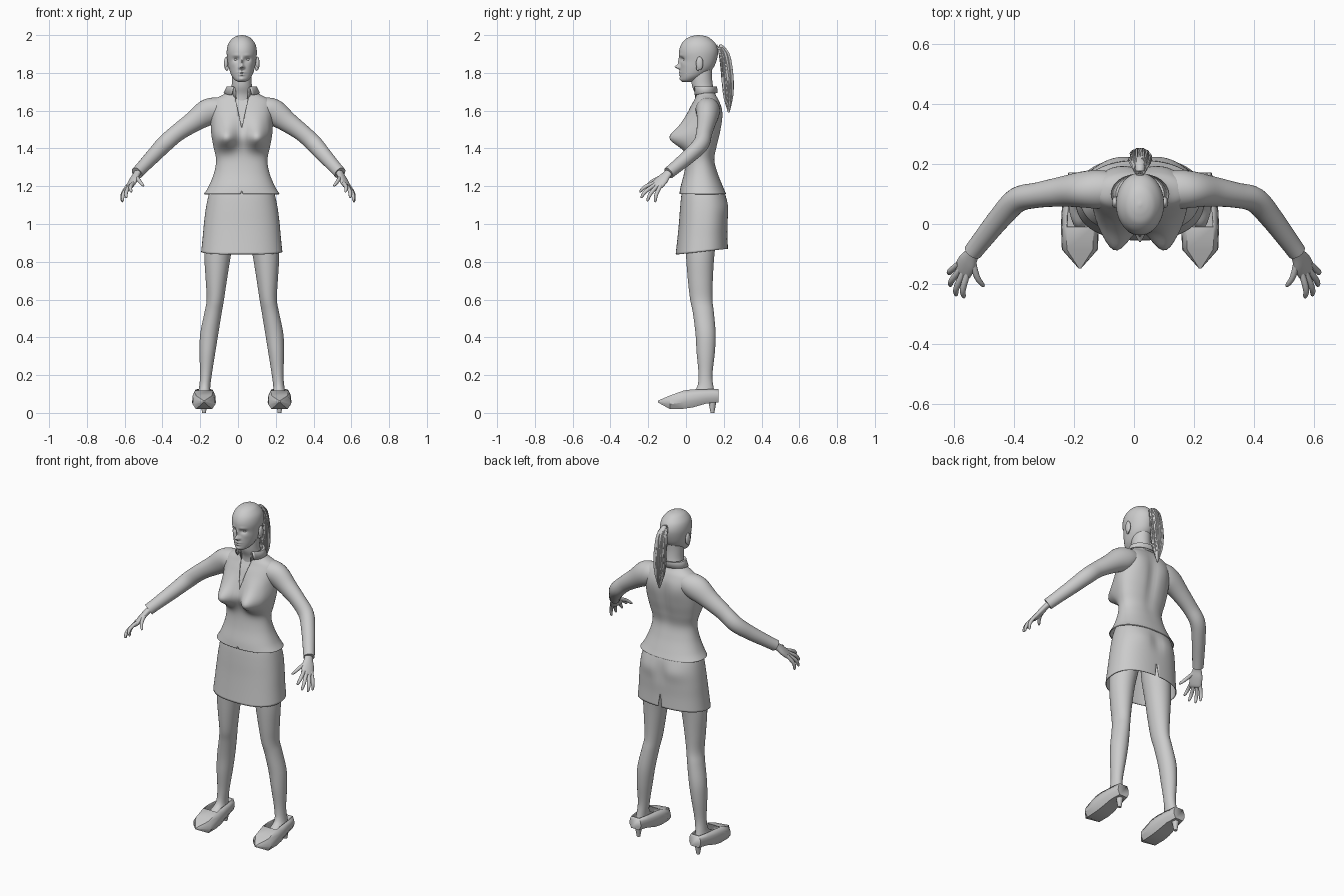
import bpy, bmesh, math, random
from mathutils import Vector

random.seed(4)
if "Cube" in bpy.data.objects:
    bpy.data.objects.remove(bpy.data.objects["Cube"])

grey = bpy.data.materials.new("plain_grey")
grey.use_nodes = True
grey.diffuse_color = (0.6, 0.6, 0.6, 1)
grey.node_tree.nodes["Principled BSDF"].inputs["Base Color"].default_value = (0.6, 0.6, 0.6, 1)
CX = 0.02  # body midline


def finish(name, bm, solid=0, angle=50):
    bmesh.ops.recalc_face_normals(bm, faces=bm.faces)
    me = bpy.data.meshes.new(name)
    bm.to_mesh(me)
    bm.free()
    me.materials.append(grey)
    ob = bpy.data.objects.new(name, me)
    bpy.context.collection.objects.link(ob)
    bpy.ops.object.select_all(action='DESELECT')
    ob.select_set(True)
    bpy.context.view_layer.objects.active = ob
    bpy.ops.object.shade_smooth_by_angle(angle=math.radians(angle))
    if solid:
        mod = ob.modifiers.new("thickness", 'SOLIDIFY')
        mod.thickness = solid
    return ob


def spline(rows, n):
    """Resample a table of rows with a Catmull-Rom curve."""
    out = []
    for i in range(len(rows) - 1):
        a, b, c, d = (rows[max(0, min(len(rows) - 1, i + k))] for k in (-1, 0, 1, 2))
        for s in range(n):
            t = s / n
            out.append([q + .5 * t * (r - p + t * (2*p - 5*q + 4*r - w + t * (3*(q - r) + w - p)))
                        for p, q, r, w in zip(a, b, c, d)])
    return out + [list(rows[-1])]


def loft(rings, cap=True, closed=True):
    bm = bmesh.new()
    vs = [[bm.verts.new(p) for p in r] for r in rings]
    n = len(vs[0])
    for a, b in zip(vs, vs[1:]):
        for i in range(n if closed else n - 1):
            j = (i + 1) % n
            bm.faces.new((a[i], a[j], b[j], b[i]))
    if cap:
        bm.faces.new(vs[0])
        bm.faces.new(vs[-1])
    return bm


def body_rings(rows, n, seg, power=1.0, inset=0):
    """Horizontal rings from rows of z, x centre, half width, front y, back y."""
    rings = []
    for z, cx, hw, f, b in spline(rows, n):
        ring = []
        for i in range(seg):
            a = math.tau * (i + .5) / seg
            c, s = math.cos(a), math.sin(a)
            ring.append(Vector((cx + (hw - inset) * math.copysign(abs(c) ** power, c),
                                (f + b) / 2 + ((b - f) / 2 - inset) * math.copysign(abs(s) ** power, s), z)))
        rings.append(ring)
    return rings


def bumps(rings, table, mid, back=False):
    """Push front (or back) points along y by mirrored soft bumps: x, z, x size, z size, depth."""
    for p in (p for r in rings for p in r):
        if (p.y > mid) == back:
            fade = min(1, abs(p.y - mid) / .03)
            p.y += fade * sum(d * math.exp(-((abs(p.x - CX) - x) / sx) ** 2 - ((p.z - z) / sz) ** 2)
                              for x, z, sx, sz, d in table)
    return rings


def tube(rows, n, seg, side):
    """Tube along rows of x, y, z, radius across, radius along the side vector."""
    pts = spline(rows, n)
    rings = []
    for i, r in enumerate(pts):
        d = Vector(pts[min(i + 1, len(pts) - 1)][:3]) - Vector(pts[max(i - 1, 0)][:3])
        u = d.cross(side).normalized()
        v = u.cross(d).normalized()
        rings.append([Vector(r[:3]) + u * r[3] * math.cos(math.tau * k / seg)
                      + v * r[4] * math.sin(math.tau * k / seg) for k in range(seg)])
    return loft(rings)


def cut_v(bm, apex, z_end, half, front):
    """Open a V-shaped gap in the front or back wall."""
    mid = .08
    dz = z_end - apex
    for s in (-1, 1):
        faces = [f for f in bm.faces if (f.calc_center_median().y < mid) == front
                 and (f.calc_center_median().z - apex) * dz > -.0004]
        geom = list({e for f in faces for e in (*f.verts, *f.edges)}) + faces
        bmesh.ops.bisect_plane(bm, geom=geom, dist=1e-6, plane_co=(CX, 0, apex),
                               plane_no=Vector((dz, 0, -s * half)).normalized())
    gone = []
    for f in bm.faces:
        c = f.calc_center_median()
        t = (c.z - apex) / dz
        if (c.y < mid) == front and t > 0 and abs(c.x - CX) < half * t:
            gone.append(f)
    bmesh.ops.delete(bm, geom=gone, context='FACES')


def ball(name, loc, size):
    bm = bmesh.new()
    bmesh.ops.create_uvsphere(bm, u_segments=20, v_segments=12, radius=1)
    for v in bm.verts:
        v.co = Vector(loc) + Vector(v.co[i] * size[i] for i in range(3))
    return finish(name, bm)


# Head and face
head = [(1.752, CX, .018, -.018, .03), (1.762, CX, .036, -.027, .055), (1.785, CX, .054, -.03, .10),
        (1.82, CX, .067, -.032, .14), (1.86, CX, .075, -.03, .16), (1.91, CX, .08, -.037, .17),
        (1.95, CX, .073, -.026, .16), (1.98, CX, .052, 0, .132), (1.994, CX, .03, .03, .105),
        (2.0, CX, .004, .06, .07)]
face = [(0, 1.832, .010, .011, -.028), (0, 1.86, .008, .022, -.013), (.011, 1.828, .006, .006, -.008),
        (.03, 1.872, .015, .010, .013), (.03, 1.893, .02, .007, -.004), (0, 1.803, .018, .005, -.008),
        (0, 1.789, .014, .005, -.008), (0, 1.768, .015, .010, -.006), (.045, 1.845, .015, .015, -.003)]
finish("head", loft(bumps(body_rings(head, 8, 96), face, .05)))
for s, side in ((-1, "right"), (1, "left")):
    ball(side + "_eye", (CX + s * .03, -.004, 1.872), (.013, .012, .009))
    ball(side + "_ear", (CX + s * .083, .072, 1.85), (.011, .019, .036))
    ball(side + "_ear_lobe", (CX + s * .079, .064, 1.825), (.009, .01, .014))

# Neck
neck = [(1.62, CX, .075, .05, .165), (1.68, CX, .064, .05, .155), (1.73, CX, .054, .032, .143),
        (1.78, CX, .052, .028, .138), (1.83, CX, .05, .03, .14)]
finish("neck", loft(body_rings(neck, 4, 32)))

# Blouse, with the chest showing in its open neckline
torso = [(1.16, CX, .2, -.035, .212), (1.20, CX, .175, -.028, .195), (1.27, CX, .147, -.01, .168),
         (1.34, CX, .136, 0, .152), (1.41, CX, .15, 0, .165), (1.48, CX, .162, -.005, .182),
         (1.55, CX, .165, .005, .192), (1.61, CX, .165, .02, .19), (1.655, CX, .15, .042, .175),
         (1.685, CX, .098, .053, .158), (1.71, CX, .068, .045, .15)]
bust = [(.085, 1.452, .062, .055, -.088), (.085, 1.53, .07, .06, -.028)]
spine = [(0, 1.5, .03, .14, -.012), (.09, 1.58, .05, .06, .006)]


def torso_rings(inset):
    return bumps(bumps(body_rings(torso, 6, 64, .88, inset), bust, .07), spine, .1, True)


blouse = loft(torso_rings(0), cap=False)
cut_v(blouse, 1.51, 1.70, .042, True)
cut_v(blouse, 1.175, 1.155, .008, True)
finish("blouse", blouse, .005)
finish("chest", loft([r for r in torso_rings(.01) if 1.45 < r[0].z < 1.7]))

# Collar, folded outward and open at the front
collar = []
for rx, ry, z, gap, drop in ((.066, .054, 1.69, .45, .03), (.066, .056, 1.728, .5, .012),
                             (.08, .064, 1.728, .55, .0), (.096, .068, 1.695, .6, .015)):
    ring = []
    for i in range(33):
        a = -math.pi / 2 + gap + (math.tau - 2 * gap) * i / 32
        front = max(0, -math.sin(a))
        ring.append((CX + rx * math.cos(a), .1 + ry * math.sin(a), z - drop * front))
    collar.append(ring)
finish("collar", loft(collar, cap=False, closed=False), .004)

# Skirt with a slit at the back
skirt = [(1.2, CX, .158, -.015, .19), (1.15, CX, .176, -.025, .21), (1.08, CX, .19, -.032, .222),
         (1.0, CX, .2, -.038, .222), (.92, CX, .207, -.046, .22), (.84, CX, .215, -.055, .222)]
rings = bumps(body_rings(skirt, 5, 56, .85), [(0, 1.07, .025, .06, -.012), (.09, 1.08, .06, .05, .006)], .1, True)
for p in (p for r in rings for p in r):
    p.z += .11 * max(0, p.y + .04) * (1.2 - p.z) / .36
skirt_mesh = loft(rings, cap=False)
cut_v(skirt_mesh, .95, .86, .014, False)
finish("skirt", skirt_mesh, .004)

# Legs, shoes and heels
leg = [(1.1, .09, .075, .0, .18), (.95, .112, .078, -.005, .165), (.83, .128, .07, .0, .15),
       (.7, .135, .056, .01, .142), (.6, .14, .046, .022, .14), (.53, .152, .046, .036, .148),
       (.42, .172, .048, .05, .157), (.32, .182, .042, .056, .153), (.2, .19, .031, .066, .14),
       (.13, .197, .03, .055, .147), (.09, .2, .038, .0, .158), (.06, .2, .035, -.02, .16)]
shoe = [(-.148, .004, .055, .065), (-.085, .06, .02, .092), (-.01, .063, .022, .119),
        (.04, .061, .03, .125), (.11, .052, .05, .125), (.172, .038, .056, .127)]
section = [(-.7, 0), (-1, .35), (-.95, .7), (-.72, 1), (.72, 1), (.95, .7), (1, .35), (.7, 0)]
for s, side in ((-1, "right"), (1, "left")):
    rows = [(z, CX + s * x, hw, f, b) for z, x, hw, f, b in leg]
    finish(side + "_leg", loft(body_rings(rows, 5, 32)))
    cx = CX + s * .2
    bm = loft([[(cx + hw * u, y, lo + (hi - lo) * w) for u, w in section] for y, hw, lo, hi in shoe])
    opening = [f for f in bm.faces if f.calc_center_median().y > 0 and all(v.co.z > .115 for v in f.verts)]
    bmesh.ops.delete(bm, geom=opening, context='FACES')
    finish(side + "_shoe", bm, .006, 35)
    bm = bmesh.new()
    bmesh.ops.create_cone(bm, cap_ends=True, segments=10, radius1=.01, radius2=.022, depth=.065)
    bmesh.ops.translate(bm, verts=bm.verts, vec=(cx, .14, .0325))
    finish(side + "_heel", bm)

# Arms, sleeves and hands: rows for the left side, mirrored for the right
sleeve = [(.07, .115, 1.61, .055, .055), (.13, .115, 1.605, .066, .064), (.18, .115, 1.588, .07, .06),
          (.25, .108, 1.54, .055, .05), (.33, .096, 1.483, .046, .042), (.395, .08, 1.425, .045, .042),
          (.45, .022, 1.365, .04, .038), (.51, -.055, 1.3, .034, .033), (.538, -.092, 1.27, .033, .031)]
palm = [(.52, -.07, 1.288, .022, .025), (.54, -.1, 1.262, .017, .025), (.556, -.128, 1.232, .017, .036),
        (.573, -.158, 1.2, .013, .036), (.579, -.166, 1.19, .006, .03)]
fingers = {"index": ((.555, -.172, 1.212), (.566, -.245, 1.168)),
           "middle": ((.569, -.168, 1.2), (.592, -.238, 1.138)),
           "ring": ((.58, -.155, 1.192), (.611, -.205, 1.12)),
           "little": ((.589, -.138, 1.188), (.613, -.163, 1.115)),
           "thumb": ((.535, -.118, 1.248), (.502, -.208, 1.2))}


def mirrored(rows, s):
    return [(s * r[0] + CX * (1 - r[0] / .62), *r[1:]) for r in rows]


for s, side in ((-1, "right"), (1, "left")):
    across = Vector((s * .035, .04, -.02))
    finish(side + "_sleeve", tube(mirrored(sleeve, s), 5, 28, Vector((0, 1, .3))))
    finish(side + "_palm", tube(mirrored(palm, s), 4, 20, across))
    for name, (a, b) in fingers.items():
        a, b = Vector(a), Vector(b)
        rows = []
        for t, r in ((-.25, .010), (.3, .0105), (.65, .0095), (.92, .007), (1, .002)):
            p = a.lerp(b, t) + Vector((.01, -.006, .008)) * math.sin(math.pi * max(t, 0))
            rows.append((*p, r, r))
        finish(f"{side}_{name}_finger", tube(mirrored(rows, s), 3, 12, across))

# Ponytail: a tapered core with loose strands over it
core = [(CX, .15, 1.93, .012, .012), (CX, .182, 1.935, .016, .016), (CX, .202, 1.9, .027, .024),
        (CX, .214, 1.83, .033, .027), (CX, .221, 1.75, .034, .027), (CX, .224, 1.67, .024, .02),
        (CX, .226, 1.59, .004, .004)]
finish("ponytail", tube(core, 5, 20, Vector((0, 1, .1))))
for k in range(22):
    a = math.tau * k / 22
    rows = []
    for i, (x, y, z, rx, ry) in enumerate(core[1:]):
        a += random.uniform(-.2, .2)
        w = .006 if i < 5 else .001
        rows.append((x + rx * math.cos(a), y + ry * math.sin(a),
                     z + random.uniform(0, .05) * (i == 5), w, w))
    finish(f"hair_strand_{k + 1}", tube(rows, 4, 6, Vector((0, 1, .1))))
